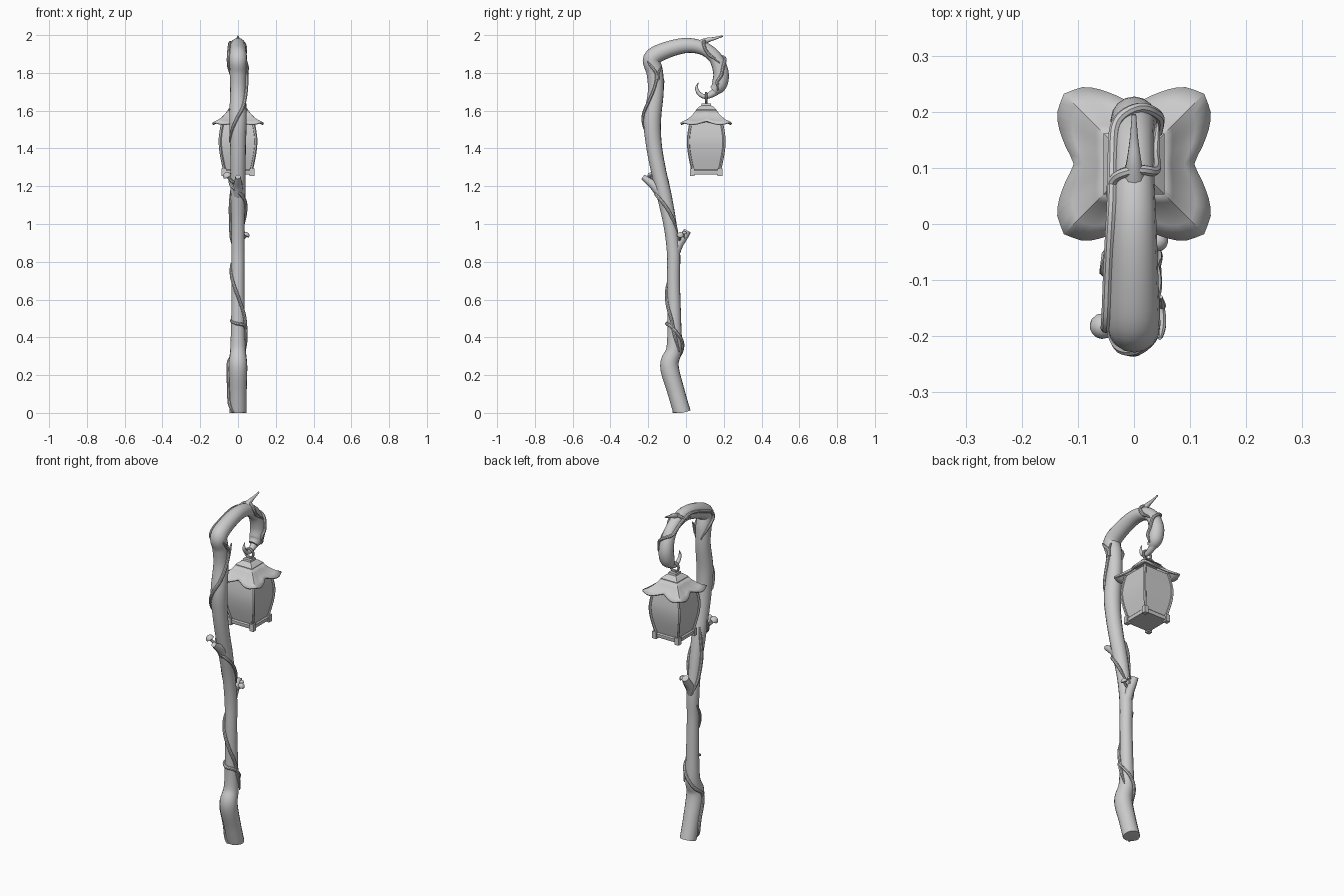
import bpy, bmesh, math
from mathutils import Vector, Quaternion

if "Cube" in bpy.data.objects:
    bpy.data.objects.remove(bpy.data.objects["Cube"])


def finish(name, bm, angle=40):
    bmesh.ops.recalc_face_normals(bm, faces=bm.faces[:])
    me = bpy.data.meshes.new(name)
    bm.to_mesh(me)
    bm.free()
    ob = bpy.data.objects.new(name, me)
    bpy.context.collection.objects.link(ob)
    bpy.ops.object.select_all(action='DESELECT')
    ob.select_set(True)
    bpy.context.view_layer.objects.active = ob
    bpy.ops.object.shade_smooth_by_angle(angle=math.radians(angle))
    return ob


def spline(pts, t):
    """Catmull-Rom sample of tuples at float index t."""
    n = len(pts) - 1
    i = max(0, min(int(t), n - 1))
    f = t - i
    p = [Vector(pts[max(0, min(n, i + k))]) for k in (-1, 0, 1, 2)]
    return 0.5 * (2 * p[1] + (p[2] - p[0]) * f + (2 * p[0] - 5 * p[1] + 4 * p[2] - p[3]) * f * f
                  + (3 * p[1] - p[0] - 3 * p[2] + p[3]) * f ** 3)


def dense(pts, sub):
    n = (len(pts) - 1) * sub
    return [spline(pts, k / sub) for k in range(n + 1)]


def tube(name, pts, sides=10, sub=5):
    """Sweep a circle along (x, y, z, radius) points."""
    d = dense(pts, sub)
    c = [p.to_3d() for p in d]
    bm = bmesh.new()
    rings, prev, nrm = [], None, None
    for k, p in enumerate(c):
        tan = (c[min(k + 1, len(c) - 1)] - c[max(k - 1, 0)]).normalized()
        if nrm is None:
            nrm = tan.orthogonal().normalized()
        else:
            nrm = prev.rotation_difference(tan) @ nrm
        prev = tan
        ring = []
        for s in range(sides):
            q = Quaternion(tan, 2 * math.pi * s / sides)
            v = p + (q @ nrm) * max(d[k][3], 0.001)
            v.z = max(v.z, 0)
            ring.append(bm.verts.new(v))
        rings.append(ring)
    for a, b in zip(rings, rings[1:]):
        for s in range(sides):
            bm.faces.new((a[s], a[(s + 1) % sides], b[(s + 1) % sides], b[s]))
    bm.faces.new(rings[0])
    bm.faces.new(rings[-1])
    return finish(name, bm)


# Staff: (y, z, radius) from foot to hook end
STAFF = [(-.02, 0, .046), (-.052, .11, .046), (-.088, .25, .049), (-.063, .34, .041), (-.062, .5, .036),
         (-.066, .7, .034), (-.066, .85, .035), (-.085, 1.0, .035), (-.115, 1.15, .039), (-.145, 1.28, .04),
         (-.17, 1.42, .042), (-.178, 1.55, .046), (-.16, 1.70, .042), (-.165, 1.80, .044), (-.18, 1.875, .047),
         (-.11, 1.918, .044), (0, 1.945, .04), (.09, 1.93, .036), (.155, 1.88, .036), (.185, 1.80, .041),
         (.175, 1.735, .04), (.145, 1.705, .026)]
tube("staff", [(0, *p) for p in STAFF], 16, 6)
tube("hook_curl", [(0, .165, 1.71, .024), (0, .135, 1.687, .018), (0, .10, 1.675, .013),
                   (0, .07, 1.69, .011), (0, .056, 1.72, .008), (0, .066, 1.75, .001)])

# Branch stubs and top twig
tube("branch_stub_low", [(0, -.066, .83, .028), (0, -.04, .89, .025), (0, -.01, .935, .022), (0, .008, .965, .02)])
tube("branch_stub_high", [(0, -.125, 1.15, .03), (0, -.165, 1.2, .025), (0, -.2, 1.228, .019), (0, -.228, 1.25, .014)])
tube("top_twig", [(0, .07, 1.95, .022), (0, .11, 1.972, .014), (0, .15, 1.982, .008), (0, .195, 1.995, .004)])


# Vines: (position along staff, angle round it in degrees)
def vine(name, keys, r=.009):
    pts = []
    samples = dense(keys, 6)
    for k, (t, a) in enumerate(samples):
        y, z, rad = spline(STAFF, t)
        tan = (spline(STAFF, t + .05) - spline(STAFF, t - .05))
        out = Vector((1, 0, 0)).cross(Vector((0, tan[0], tan[1]))).normalized()
        a = math.radians(a)
        off = (Vector((1, 0, 0)) * math.cos(a) + out * math.sin(a)) * (rad + .004)
        end = min(k, len(samples) - 1 - k)
        pts.append((off.x, y + off.y, z + off.z, r * min(1, .35 + end * .13)))
    tube(name, pts, 8, 1)


vine("vine_foot", [(.15, 110), (.7, 165), (1.8, 180), (2.6, 215), (3.2, 280), (3.6, 350), (3.8, 400), (3.85, 460), (3.95, 540)])
vine("vine_lower", [(2.9, -40), (3.5, 0), (4, 25), (4.5, 80), (5, 140), (5.6, 200)])
vine("vine_middle", [(6.7, -60), (7.3, -20), (7.8, 25), (8.2, 85), (8.5, 150), (8.9, 190)])
vine("vine_back", [(6, 250), (6.6, 200), (7.3, 185), (8, 215), (8.6, 240)])
vine("vine_upper", [(10.1, 165), (10.9, 110), (11.5, 50), (12.2, 10), (12.8, -10), (13.3, 5), (13.8, 25)])
vine("vine_top", [(12.4, 250), (13.4, 190), (14.3, 170), (15.2, 170), (16.3, 160), (17.3, 165), (18, 150),
                  (18.3, 90), (18.6, 30), (19.2, 0), (19.8, -20), (20.5, 20)])
vine("vine_band", [(16.2, 185), (16.75, 160), (16.9, 90), (17, 20), (17.6, -20), (18.4, 10)])
tube("vine_fork", [(.045, -.15, 1.76, .008), (.05, -.145, 1.8, .007), (.048, -.13, 1.83, .003)], 8)


# Mushrooms: curved stem with a domed cap
def mushroom(name, base, top, r):
    b, t = Vector(base), Vector(top)
    tube(name + "_stem", [(*b, r * .4), (*((b + t) / 2 - Vector((0, 0, r * .3))), r * .35), (*t, r * .35)], 8)
    axis = (t - b).normalized() + Vector((0, 0, .8))
    bm = bmesh.new()
    bmesh.ops.create_uvsphere(bm, u_segments=14, v_segments=10, radius=r)
    for v in bm.verts:
        if v.co.z < 0:
            v.co.z *= .2
    q = Vector((0, 0, 1)).rotation_difference(axis.normalized())
    for v in bm.verts:
        v.co = q @ v.co + t
    finish(name + "_cap", bm)


mushroom("mushroom_high", (-.01, -.16, 1.215), (-.056, -.182, 1.252), .023)
mushroom("mushroom_low", (.01, -.035, .915), (.042, -.03, .938), .019)
mushroom("mushroom_small", (.012, -.01, .92), (.03, -.008, .95), .012)

# Lantern
CY = .107


def square_loft(name, profile, angle=30):
    """Stack square rings of (half width, z)."""
    bm = bmesh.new()
    rings = [[bm.verts.new((sx * h, CY + sy * h, z)) for sx, sy in ((1, 1), (-1, 1), (-1, -1), (1, -1))]
             for h, z in profile]
    for a, b in zip(rings, rings[1:]):
        for s in range(4):
            bm.faces.new((a[s], a[(s + 1) % 4], b[(s + 1) % 4], b[s]))
    bm.faces.new(rings[0])
    bm.faces.new(rings[-1])
    return finish(name, bm, angle)


BODY = [(.07, 1.28), (.081, 1.33), (.091, 1.385), (.095, 1.44), (.09, 1.49), (.08, 1.545)]
square_loft("lantern_glass", dense(BODY, 2))
square_loft("lantern_base", [(.078, 1.262), (.08, 1.266), (.08, 1.282), (.074, 1.288)])
square_loft("lantern_cap", [(.05, 1.592), (.054, 1.597), (.054, 1.606), (.036, 1.622), (.026, 1.627), (.024, 1.638)])
for i, (sx, sy) in enumerate(((1, 1), (-1, 1), (-1, -1), (1, -1))):
    # Corner post and foot
    tube(f"lantern_post_{i}", [(sx * h, CY + sy * h, z, .008) for h, z in BODY], 6, 3)
    bm = bmesh.new()
    bmesh.ops.create_cube(bm, size=1)
    for v in bm.verts:
        v.co = Vector((sx * .074 + v.co.x * .026, CY + sy * .074 + v.co.y * .026, 1.274 + v.co.z * .042))
    finish(f"lantern_foot_{i}", bm)

# Roof: square at the top, flaring to four lobed corners
EDGE = [(.105, 1.545), (.12, 1.536), (.131, 1.529), (.1345, 1.53), (.124, 1.538)]
bm = bmesh.new()
rings = []
for half, flare, drop in ((.05, 0, 0), (.064, .1, .3), (.08, .33, .57), (.1, .66, .82), (.124, 1, 1)):
    ring = []
    for side in range(4):
        for j in range(-8, 8):
            u = j / 8
            d, z = spline(EDGE, abs(u) * 4)
            out = half + (d - .124) * flare
            ca, sa = (1, 0, -1, 0)[side], (0, 1, 0, -1)[side]
            tx = u * half
            ring.append(bm.verts.new((out * ca - tx * sa, CY + out * sa + tx * ca, 1.6 + (z - 1.6) * drop)))
    # Corners are shared, pinned to the diagonal
    for side in range(4):
        v = ring[side * 16]
        d = half
        v.co.x = d * (1, 1, -1, -1)[side]
        v.co.y = CY + d * (-1, 1, 1, -1)[side]
    rings.append(ring)
for a, b in zip(rings, rings[1:]):
    for s in range(64):
        bm.faces.new((a[s], a[(s + 1) % 64], b[(s + 1) % 64], b[s]))
roof = finish("lantern_roof", bm, 35)
mod = roof.modifiers.new("thickness", 'SOLIDIFY')
mod.thickness = .01
mod.offset = 0

# Hanging ring
bpy.ops.mesh.primitive_torus_add(major_radius=.026, minor_radius=.007, major_segments=24, minor_segments=8,
                                 location=(0, CY, 1.667), rotation=(math.pi / 2, 0, 0))
bpy.context.object.name = "lantern_ring"
bpy.ops.object.shade_smooth_by_angle()
